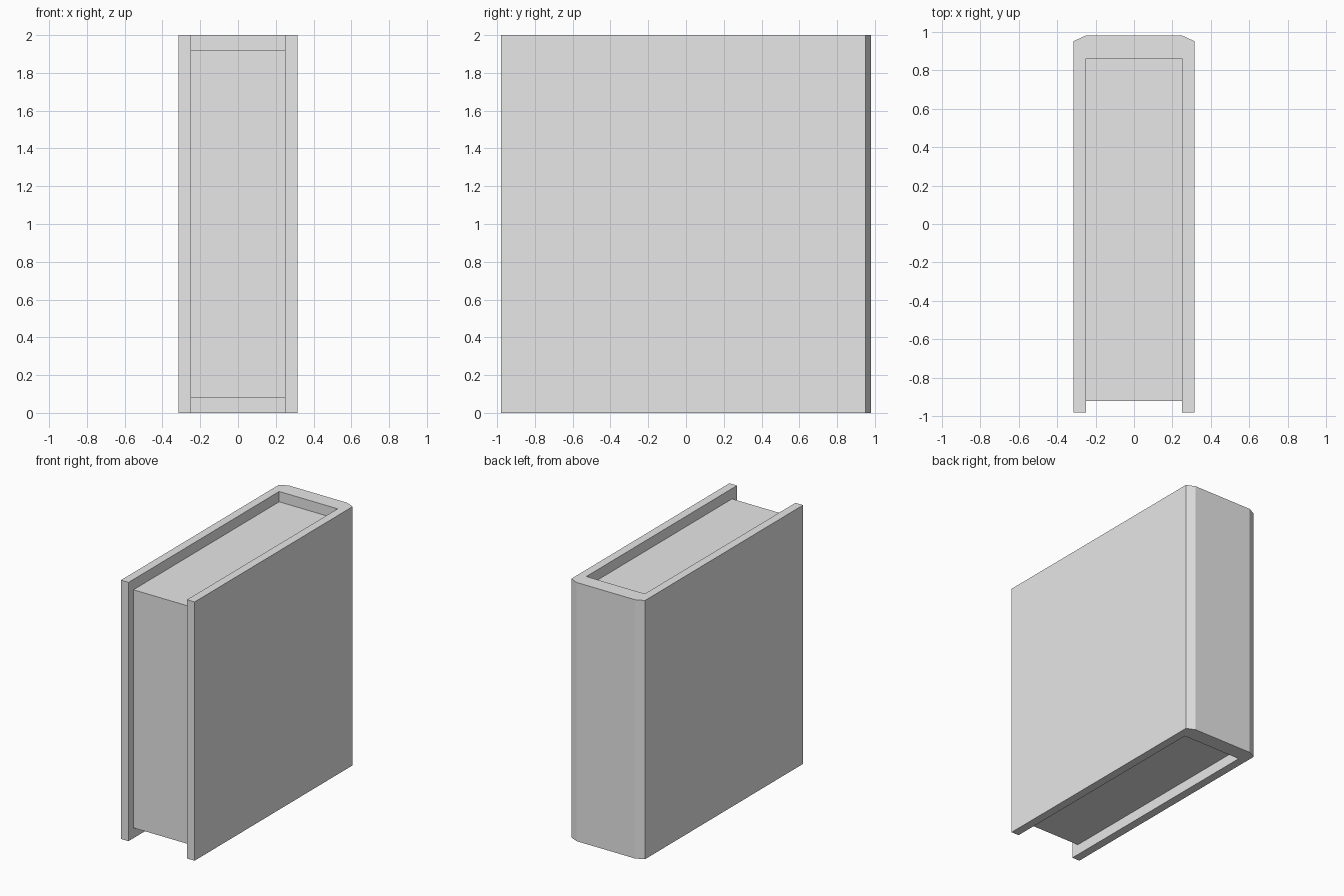
import bpy
import bmesh

cube = bpy.data.objects.get("Cube")
if cube:
    bpy.data.objects.remove(cube, do_unlink=True)

grey = bpy.data.materials.new("plain_grey")
grey.use_nodes = True
colour = (0.8, 0.8, 0.8, 1)
grey.diffuse_color = colour
grey.node_tree.nodes["Principled BSDF"].inputs["Base Color"].default_value = colour


def extrude_outline(name, outline, bottom, top):
    """Raise a flat outline into a solid between two heights."""
    bm = bmesh.new()
    face = bm.faces.new([bm.verts.new((x, y, bottom)) for x, y in outline])
    raised = bmesh.ops.extrude_face_region(bm, geom=[face])["geom"]
    verts = [v for v in raised if isinstance(v, bmesh.types.BMVert)]
    bmesh.ops.translate(bm, verts=verts, vec=(0, 0, top - bottom))
    bmesh.ops.recalc_face_normals(bm, faces=bm.faces)
    mesh = bpy.data.meshes.new(name)
    bm.to_mesh(mesh)
    bm.free()
    mesh.materials.append(grey)
    obj = bpy.data.objects.new(name, mesh)
    bpy.context.collection.objects.link(obj)
    return obj


def mirrored(half):
    """Complete a half outline across x = 0."""
    return half + [(-x, y) for x, y in reversed(half)]


outer, inner = 0.315, 0.25
front, back = -0.98, 0.98
spine_inside = 0.86

# Cover: two boards joined by a spine with chamfered corners
cover_half = [(inner, spine_inside), (inner, front), (outer, front),
              (outer, 0.95), (inner, back)]
extrude_outline("cover", mirrored(cover_half), 0, 2)

# Page block, recessed at top, bottom and front
pages_half = [(inner, -0.92), (inner, spine_inside)]
extrude_outline("page_block", mirrored(pages_half), 0.08, 1.92)
